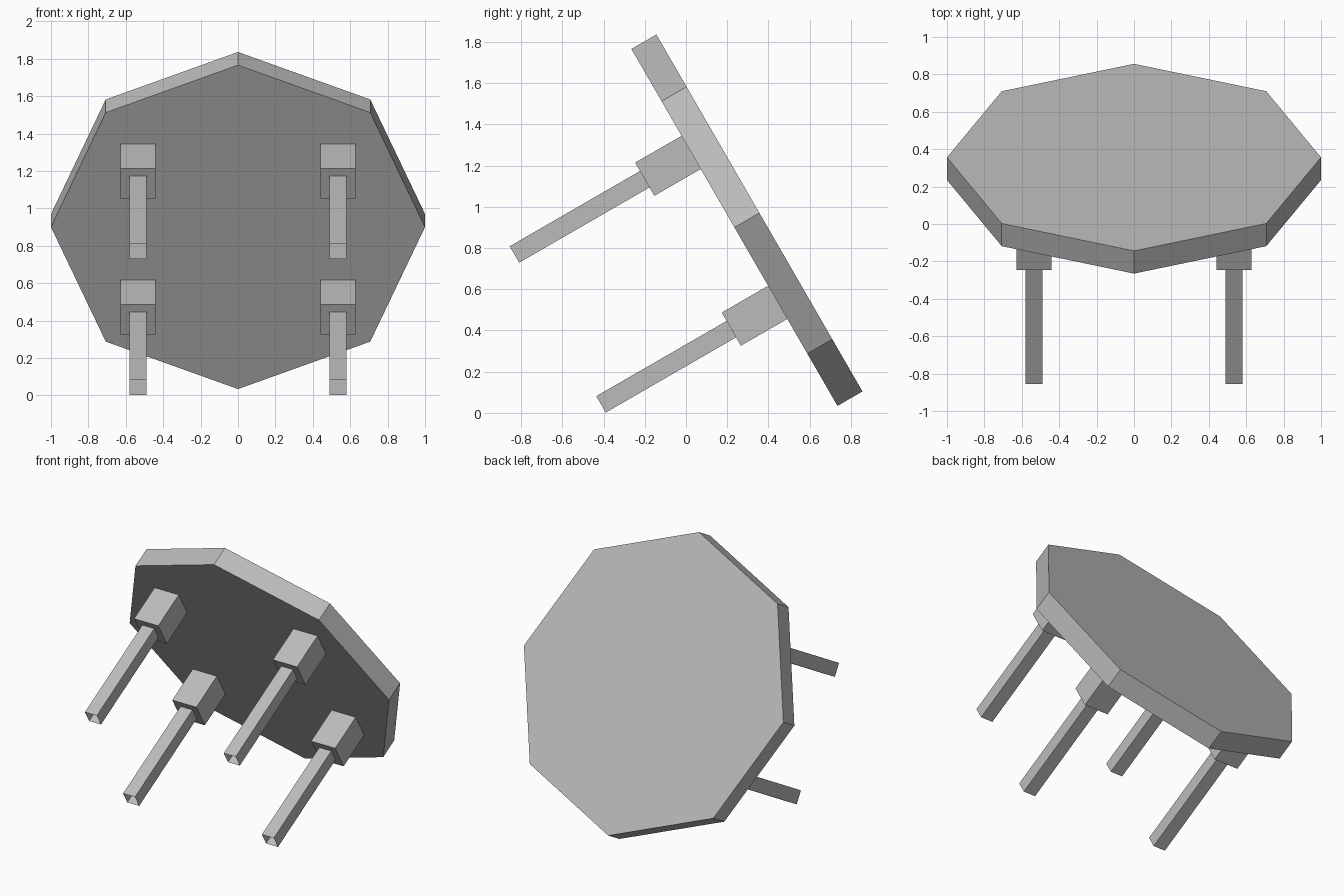
import bpy, bmesh, math
from mathutils import Matrix, Vector

if "Cube" in bpy.data.objects:
    bpy.data.objects.remove(bpy.data.objects["Cube"])

grey = bpy.data.materials.new("plain grey")
grey.diffuse_color = (0.5, 0.5, 0.5, 1)
grey.use_nodes = True
grey.node_tree.nodes["Principled BSDF"].inputs["Base Color"].default_value = grey.diffuse_color

# The whole table is tipped back about x; local origin is the centre of the underside
TILT = Matrix.Translation((0, 0.235, 0.90)) @ Matrix.Rotation(math.radians(-60), 4, 'X')
TOP_THICK = 0.14
BLOCK_W, BLOCK_H = 0.186, 0.26
LEG_W, LEG_END = 0.092, -0.99


def finish(name, bm):
    mesh = bpy.data.meshes.new(name)
    bm.to_mesh(mesh)
    bm.free()
    mesh.materials.append(grey)
    obj = bpy.data.objects.new(name, mesh)
    obj.matrix_world = TILT
    bpy.context.collection.objects.link(obj)


def box(name, x, y, width, z0, z1, open_bottom=False):
    bm = bmesh.new()
    m = Matrix.Translation((x, y, (z0 + z1) / 2)) @ Matrix.Diagonal((width, width, z1 - z0, 1))
    bmesh.ops.create_cube(bm, size=1, matrix=m)
    if open_bottom:
        bm.normal_update()
        ends = [f for f in bm.faces if f.normal.z < -0.9]
        bmesh.ops.delete(bm, geom=ends, context='FACES_ONLY')
    finish(name, bm)


# Octagonal table top
bm = bmesh.new()
bmesh.ops.create_cone(bm, cap_ends=True, segments=8, radius1=1, radius2=1, depth=TOP_THICK,
                      matrix=Matrix.Translation((0, 0, TOP_THICK / 2)))
finish("table_top", bm)

# Four mounting blocks, each with a hollow leg open at the foot
for sx, side in ((-1, "left"), (1, "right")):
    for sy, row in ((-1, "upper"), (1, "lower")):
        x, y = sx * 0.535, sy * 0.42
        box(f"{row}_{side}_block", x, y, BLOCK_W, -BLOCK_H, 0)
        box(f"{row}_{side}_leg", x, y, LEG_W, LEG_END, -BLOCK_H, open_bottom=True)
